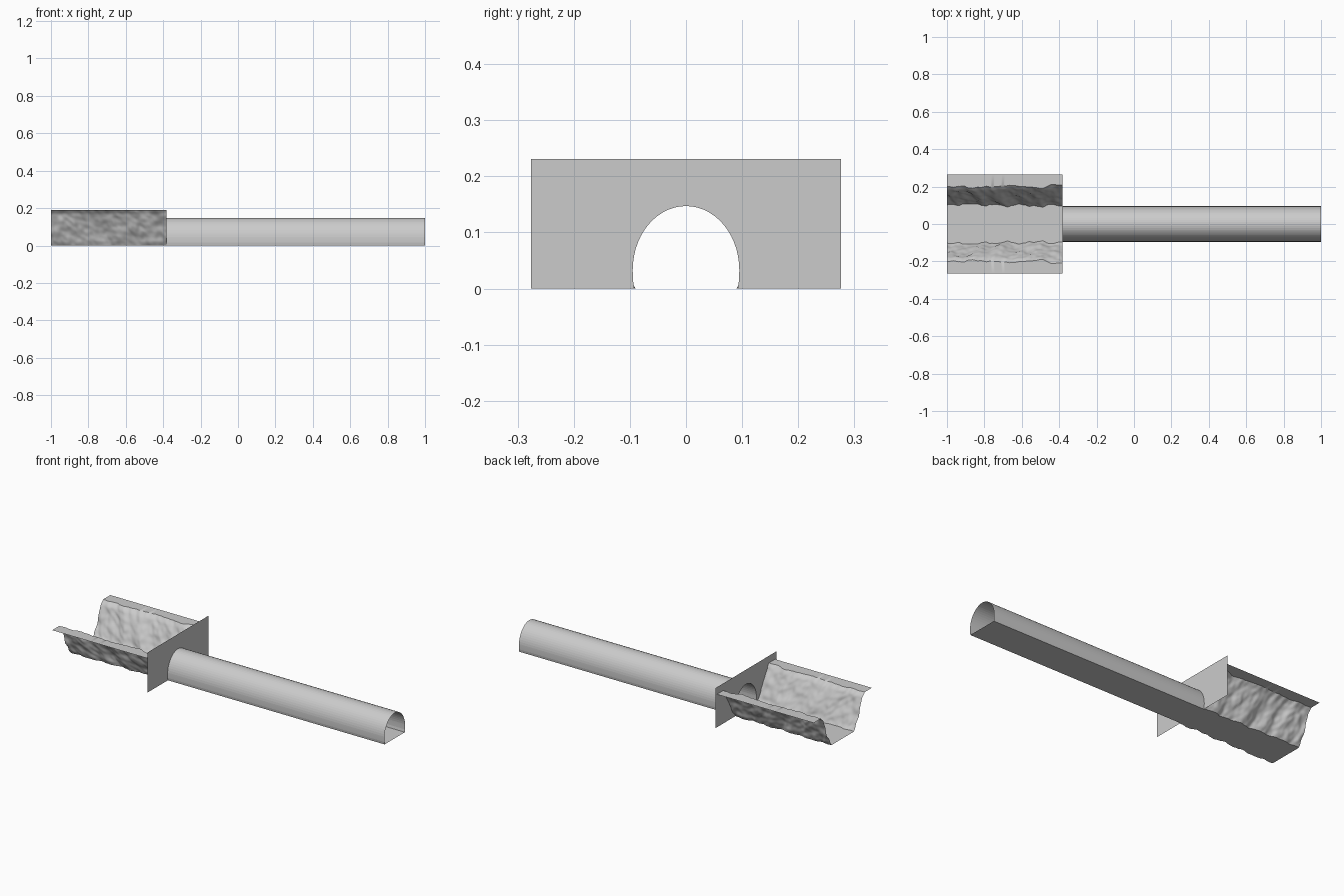
import bpy, bmesh, math
from mathutils import Vector, noise

if "Cube" in bpy.data.objects:
    bpy.data.objects.remove(bpy.data.objects["Cube"])

X0, XP, X1 = -1.0, -0.383, 1.0      # cutting start, portal, tunnel end


def make_object(name, verts, faces):
    me = bpy.data.meshes.new(name)
    me.from_pydata(verts, [], faces)
    bm = bmesh.new()
    bm.from_mesh(me)
    bmesh.ops.recalc_face_normals(bm, faces=bm.faces)
    bm.to_mesh(me)
    bm.free()
    ob = bpy.data.objects.new(name, me)
    bpy.context.collection.objects.link(ob)
    return ob


def smooth(ob, degrees):
    bpy.ops.object.select_all(action='DESELECT')
    ob.select_set(True)
    bpy.context.view_layer.objects.active = ob
    bpy.ops.object.shade_smooth_by_angle(angle=math.radians(degrees))


# Horseshoe cross-section shared by the tunnel and the portal opening
N = 28
arch = [(0.092, 0.0), (0.0945, 0.015)]
arch += [(0.095 * math.cos(math.pi * i / N), 0.033 + 0.114 * math.sin(math.pi * i / N))
         for i in range(N + 1)]
arch += [(-0.0945, 0.015), (-0.092, 0.0)]
n = len(arch)

# Tunnel tube: arched lining and flat floor, open at both ends
verts = [(x, y, z) for x in (XP, X1) for y, z in arch]
tube_faces = [(i, (i + 1) % n, n + (i + 1) % n, n + i) for i in range(n)]
tunnel = make_object("tunnel", verts, tube_faces)
smooth(tunnel, 5)

# Portal wall: thin slab face with the arch cut out of it
outline = [(-0.276, 0), (-0.276, 0.231), (0.276, 0.231), (0.276, 0)] + arch
make_object("portal_wall", [(XP, y, z) for y, z in outline],
            [tuple(range(len(outline)))])

# Rock cutting: flat bed, rough sloped side and flat ledge, mirrored
NX, NZ, H = 90, 28, 0.19
slope = [(0.0, 0.100), (0.1, 0.113), (0.35, 0.134), (0.6, 0.155), (0.9, 0.182), (1.0, 0.2)]


def slope_y(t):
    for (t0, y0), (t1, y1) in zip(slope, slope[1:]):
        if t <= t1:
            return y0 + (y1 - y0) * (t - t0) / (t1 - t0)
    return slope[-1][1]


def roughness(x, z):
    s = x + 0.45 * z
    big = noise.noise(Vector((s * 7, z * 5, 1.3)))
    mid = noise.noise(Vector((s * 17, z * 12, 4.7)))
    fine = noise.noise(Vector((s * 42, z * 34, 8.1)))
    return 0.014 * big + 0.013 * mid + 0.005 * fine


verts, faces = [], []
row = NZ + 3
for i in range(NX + 1):
    x = X0 + (XP - X0) * i / NX
    verts.append((x, 0, 0))
    for j in range(NZ + 1):
        t = j / NZ
        verts.append((x, slope_y(t) + roughness(x, t * H), t * H))
    verts.append((x, 0.265, H))
for i in range(NX):
    for j in range(row - 1):
        a = i * row + j
        faces.append((a, a + row, a + row + 1, a + 1))
cutting = make_object("rock_cutting", verts, faces)
mirror = cutting.modifiers.new("mirror", 'MIRROR')
mirror.use_axis = (False, True, False)
smooth(cutting, 40)
